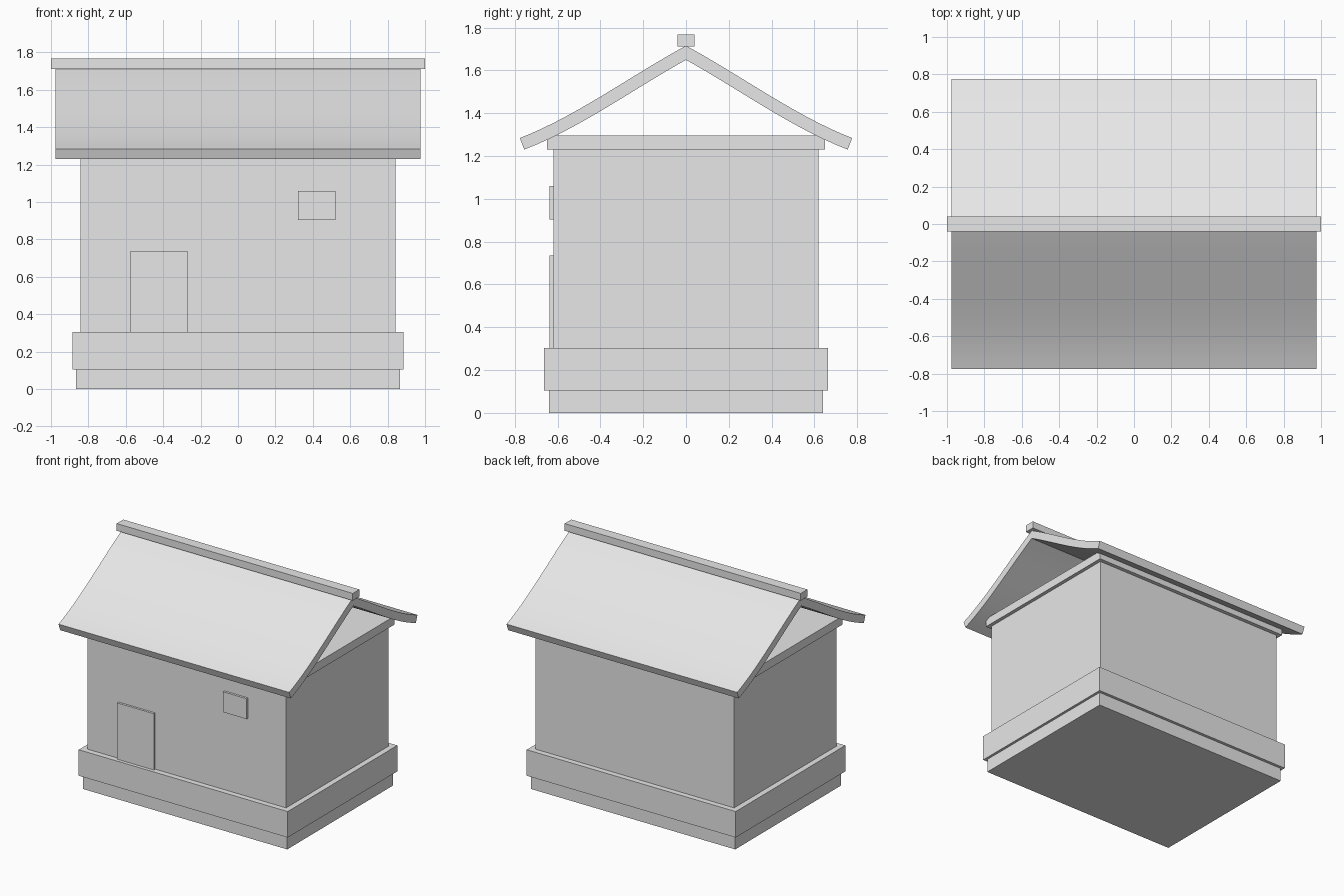
import bpy, bmesh, math

if "Cube" in bpy.data.objects:
    bpy.data.objects.remove(bpy.data.objects["Cube"])

grey = bpy.data.materials.new("light_grey")
grey.diffuse_color = (0.8, 0.8, 0.8, 1)
grey.use_nodes = True
grey.node_tree.nodes["Principled BSDF"].inputs["Base Color"].default_value = grey.diffuse_color


def finish(name, bm):
    bmesh.ops.recalc_face_normals(bm, faces=bm.faces)
    mesh = bpy.data.meshes.new(name)
    bm.to_mesh(mesh)
    bm.free()
    mesh.materials.append(grey)
    obj = bpy.data.objects.new(name, mesh)
    bpy.context.collection.objects.link(obj)
    return obj


def box(name, x0, x1, y0, y1, z0, z1):
    bm = bmesh.new()
    bmesh.ops.create_cube(bm, size=1)
    for v in bm.verts:
        v.co = (x0 + (v.co.x + 0.5) * (x1 - x0),
                y0 + (v.co.y + 0.5) * (y1 - y0),
                z0 + (v.co.z + 0.5) * (z1 - z0))
    return finish(name, bm)


# Stacked body: name, half width, half depth, bottom, top
for name, hx, hy, z0, z1 in [
    ("foundation", 0.865, 0.64, 0.0, 0.105),
    ("plinth", 0.885, 0.663, 0.105, 0.304),
    ("walls", 0.842, 0.62, 0.304, 1.23),
    ("eave_plate", 0.87, 0.65, 1.23, 1.295),
    ("ridge_beam", 1.0, 0.04, 1.712, 1.767),
]:
    box(name, -hx, hx, -hy, hy, z0, z1)

# Door and window panels on the front wall
box("door", -0.577, -0.267, -0.637, -0.615, 0.304, 0.735)
box("window", 0.32, 0.52, -0.637, -0.615, 0.904, 1.06)

# Curved roof: flared centre line, thickened along its normal and mirrored
RUN, HALF, STEPS, ROOF_X = 0.766, 0.029, 14, 0.977
right_top, right_low = [], []
for i in range(STEPS + 1):
    t = i / STEPS
    y = RUN * t
    z = 1.6825 - RUN * (0.55 * t + 0.185 * t**2 - 0.18 * t**3)
    slope = 0.55 + 0.37 * t - 0.54 * t**2
    length = math.hypot(1, slope)
    if i == 0:  # mitred ridge
        ny, nz = 0, HALF * length
    else:
        ny, nz = HALF * slope / length, HALF / length
    right_top.append((y + ny, z + nz))
    right_low.append((y - ny, z - nz))


def both_sides(half):
    return [(-y, z) for y, z in reversed(half[1:])] + half


profile = both_sides(right_top) + both_sides(right_low)[::-1]
bm = bmesh.new()
face = bm.faces.new([bm.verts.new((-ROOF_X, y, z)) for y, z in profile])
ext = bmesh.ops.extrude_face_region(bm, geom=[face], use_keep_orig=True)
for v in ext["geom"]:
    if isinstance(v, bmesh.types.BMVert):
        v.co.x = ROOF_X
roof = finish("roof", bm)
bpy.context.view_layer.objects.active = roof
roof.select_set(True)
bpy.ops.object.shade_smooth_by_angle(angle=math.radians(30))
